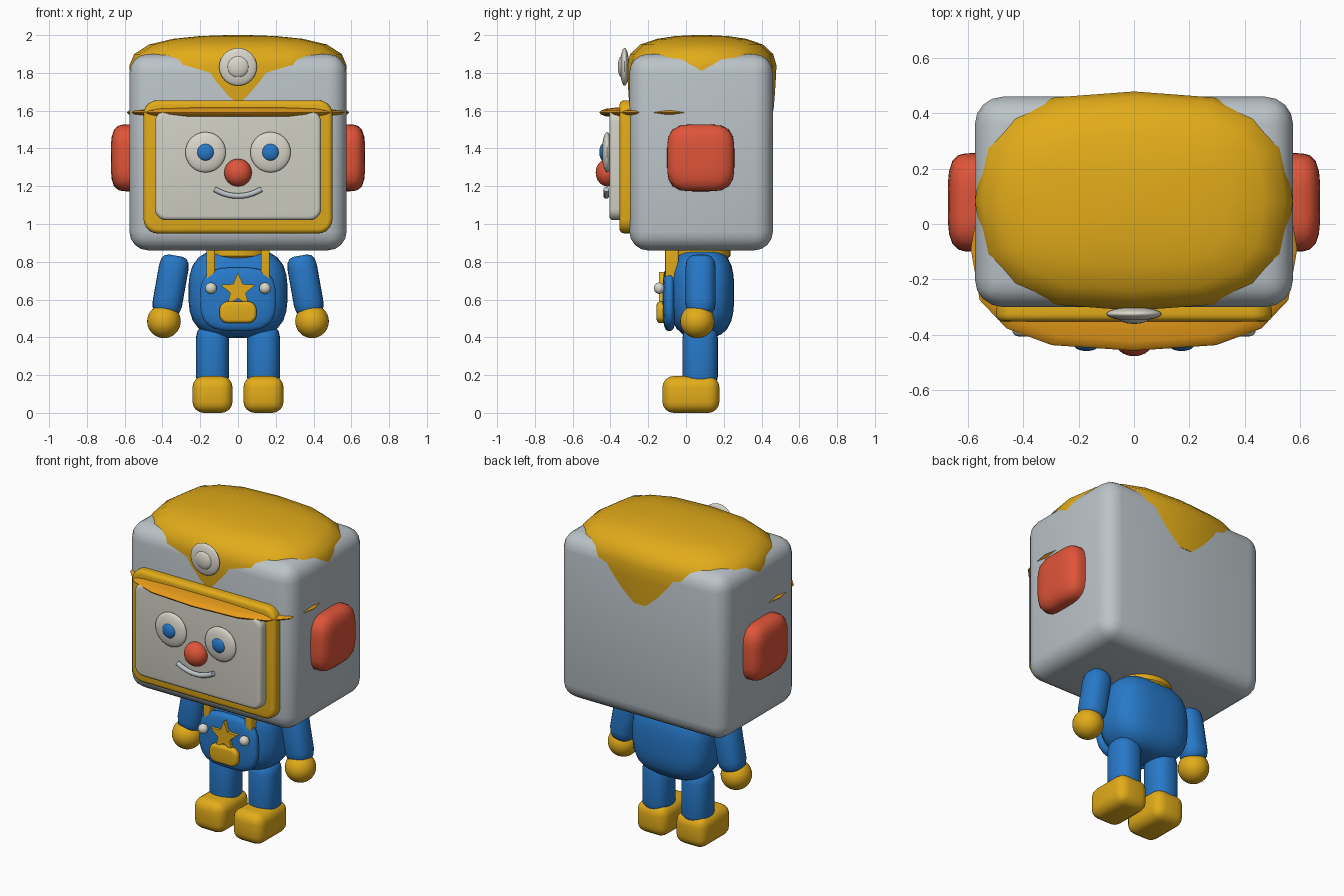
import bpy, bmesh, math
from mathutils import Vector, Matrix

old = bpy.data.objects.get("Cube")
if old:
    bpy.data.objects.remove(old, do_unlink=True)


def material(name, r, g, b):
    m = bpy.data.materials.new(name)
    m.use_nodes = True
    m.diffuse_color = (r, g, b, 1)
    bsdf = next(n for n in m.node_tree.nodes if n.type == 'BSDF_PRINCIPLED')
    bsdf.inputs["Base Color"].default_value = (r, g, b, 1)
    bsdf.inputs["Roughness"].default_value = 0.6
    return m


YELLOW = material("yellow", 0.76, 0.41, 0.01)
ORANGE = material("brim orange", 0.80, 0.33, 0.01)
BLUE = material("blue", 0.02, 0.19, 0.58)
RED = material("coral red", 0.74, 0.09, 0.04)
GREY = material("shell grey", 0.50, 0.55, 0.58)
FACE = material("face ivory", 0.64, 0.64, 0.56)
WHITE = material("warm white", 0.70, 0.68, 0.60)


def smooth(ob, angle=40):
    bpy.ops.object.select_all(action='DESELECT')
    ob.select_set(True)
    bpy.context.view_layer.objects.active = ob
    bpy.ops.object.shade_smooth_by_angle(angle=math.radians(angle))


def finish(name, bm, mat, loc, tilt=0, angle=40):
    bmesh.ops.recalc_face_normals(bm, faces=bm.faces)
    bm.transform(Matrix.Translation(loc) @ Matrix.Rotation(math.radians(tilt), 4, 'Y'))
    me = bpy.data.meshes.new(name)
    bm.to_mesh(me)
    bm.free()
    me.materials.append(mat)
    ob = bpy.data.objects.new(name, me)
    bpy.context.collection.objects.link(ob)
    smooth(ob, angle)
    return ob


def bevel(bm, edges, width, segments):
    bmesh.ops.bevel(bm, geom=edges, offset=width, segments=segments,
                    profile=0.5, affect='EDGES', clamp_overlap=True)


def box(name, lo, hi, mat, rim, corner=0):
    """Rounded box; corner first rounds the outline seen from the front."""
    lo, hi = Vector(lo), Vector(hi)
    bm = bmesh.new()
    bmesh.ops.create_cube(bm, size=1)
    bmesh.ops.scale(bm, vec=hi - lo, verts=bm.verts)
    if corner:
        along = [e for e in bm.edges
                 if abs((e.verts[0].co - e.verts[1].co).normalized().y) > 0.9]
        bevel(bm, along, corner, 5)
    bevel(bm, [e for e in bm.edges if e.calc_face_angle(0) > 1.2], rim, 4)
    return finish(name, bm, mat, (lo + hi) / 2)


def blob(name, loc, half, mat, n=2, seg=32):
    """Ellipsoid whose squareness grows with n."""
    bm = bmesh.new()
    bmesh.ops.create_uvsphere(bm, u_segments=seg, v_segments=seg // 2, radius=1)
    for v in bm.verts:
        v.co /= sum(abs(c) ** n for c in v.co) ** (1 / n)
        v.co = Vector(c * h for c, h in zip(v.co, half))
    return finish(name, bm, mat, loc)


def loft(name, loc, half, rings, mat, n=2, seg=24, tilt=0):
    """Stack of superellipse rings given as (height, scale)."""
    bm = bmesh.new()
    loops = []
    for z, s in rings:
        loop = []
        for i in range(seg):
            a = math.tau * i / seg
            c, d = math.cos(a), math.sin(a)
            x = math.copysign(abs(c) ** (2 / n), c) * half[0] * s
            y = math.copysign(abs(d) ** (2 / n), d) * half[1] * s
            loop.append(bm.verts.new((x, y, z)))
        loops.append(loop)
    for a, b in zip(loops, loops[1:]):
        for i in range(seg):
            j = (i + 1) % seg
            bm.faces.new((a[i], a[j], b[j], b[i]))
    bm.faces.new(loops[0][::-1])
    bm.faces.new(loops[-1])
    return finish(name, bm, mat, loc, tilt)


def limb(h, r=0.3):
    """Ring list for a cylinder of half height h with rounded ends."""
    top = [(h - 0.065, 1), (h - 0.03, 0.93), (h - 0.008, 0.75), (h, 0.45)]
    return [(-z, s) for z, s in reversed(top)] + top


# Head and face
box("head", (-0.575, -0.3, 0.86), (0.575, 0.46, 1.9), GREY, 0.1)
box("face_frame", (-0.5, -0.352, 0.95), (0.5, -0.27, 1.655), YELLOW, 0.025, 0.075)
box("face_panel", (-0.44, -0.406, 1.02), (0.44, -0.3, 1.6), FACE, 0.022, 0.06)
blob("nose", (0, -0.415, 1.272), (0.073, 0.063, 0.073), RED)

# Smiling mouth tube
curve = bpy.data.curves.new("mouth", 'CURVE')
curve.dimensions = '3D'
curve.bevel_depth = 0.015
curve.bevel_resolution = 3
curve.use_fill_caps = True
line = curve.splines.new('POLY')
line.points.add(10)
for i, p in enumerate(line.points):
    t = i / 5 - 1
    p.co = (0.125 * t, -0.422, 1.148 + 0.036 * t * t, 1)
curve.materials.append(GREY)
mouth = bpy.data.objects.new("mouth", curve)
bpy.context.collection.objects.link(mouth)
bpy.ops.object.select_all(action='DESELECT')
mouth.select_set(True)
bpy.context.view_layer.objects.active = mouth
bpy.ops.object.convert(target='MESH')
smooth(bpy.context.view_layer.objects.active)

# Cap with brim and badge
loft("cap", (0, 0.083, 0), (0.575, 0.396),
     [(1.6, 0.96), (1.68, 0.977), (1.76, 0.99), (1.84, 1), (1.9, 0.955),
      (1.95, 0.82), (1.98, 0.6), (1.995, 0.35), (2, 0.1)], YELLOW, n=2.8, seg=16)
loft("cap_brim", (0, -0.09, 1.59), (0.59, 0.368),
     [(-0.028, 0.72), (-0.02, 0.91), (-0.01, 0.98), (0, 1),
      (0.01, 0.98), (0.02, 0.91), (0.028, 0.72)], ORANGE, n=2.8, seg=16)
blob("badge_disc", (0, -0.325, 1.832), (0.1, 0.024, 0.1), WHITE)
blob("badge_centre", (0, -0.338, 1.832), (0.058, 0.023, 0.058), WHITE)

# Torso, bib and collar
blob("torso", (0, 0.085, 0.635), (0.262, 0.17, 0.238), BLUE, n=3)
blob("bib", (0, -0.088, 0.602), (0.2, 0.036, 0.168), BLUE, n=3.2)
loft("collar", (0, 0.085, 0.855), (0.165, 0.15),
     [(-0.035, 0.93), (-0.025, 1), (0.025, 1), (0.035, 0.93)], YELLOW)
box("bib_pocket", (-0.098, -0.155, 0.475), (0.098, -0.11, 0.59), YELLOW, 0.018, 0.045)

# Star on the bib
bm = bmesh.new()
points = []
for i in range(10):
    a = math.pi / 2 + math.pi * i / 5
    r = 0.042 if i % 2 else 0.097
    points.append(bm.verts.new((r * math.cos(a), 0, r * math.sin(a))))
front = bm.faces.new(points)
made = bmesh.ops.extrude_face_region(bm, geom=[front])["geom"]
bmesh.ops.translate(bm, vec=(0, 0.03, 0),
                    verts=[v for v in made if isinstance(v, bmesh.types.BMVert)])
finish("bib_star", bm, YELLOW, (0, -0.142, 0.648), angle=20)

# Paired parts
for side, label in ((1, "left"), (-1, "right")):
    blob(label + "_ear", (side * 0.57, 0.078, 1.35), (0.103, 0.178, 0.177), RED, n=4)
    blob(label + "_eye", (side * 0.172, -0.418, 1.38), (0.107, 0.027, 0.107), WHITE)
    blob(label + "_pupil", (side * 0.172, -0.438, 1.38), (0.045, 0.021, 0.045), BLUE)
    box(label + "_strap", (side * 0.145 - 0.023, -0.11, 0.7),
        (side * 0.145 + 0.023, -0.04, 0.88), YELLOW, 0.008)
    blob(label + "_button", (side * 0.143, -0.142, 0.66), (0.03, 0.028, 0.03), WHITE)
    loft(label + "_arm", (side * 0.357, 0.077, 0.675), (0.079, 0.08), limb(0.16),
         BLUE, n=2.3, tilt=-10 * side)
    blob(label + "_hand", (side * 0.392, 0.06, 0.485), (0.089, 0.091, 0.089), YELLOW)
    loft(label + "_leg", (side * 0.135, 0.075, 0.295), (0.088, 0.094), limb(0.165),
         BLUE, n=2.4)
    box(label + "_foot", (side * 0.135 - 0.106, -0.125, 0),
        (side * 0.135 + 0.106, 0.177, 0.195), YELLOW, 0.06)
